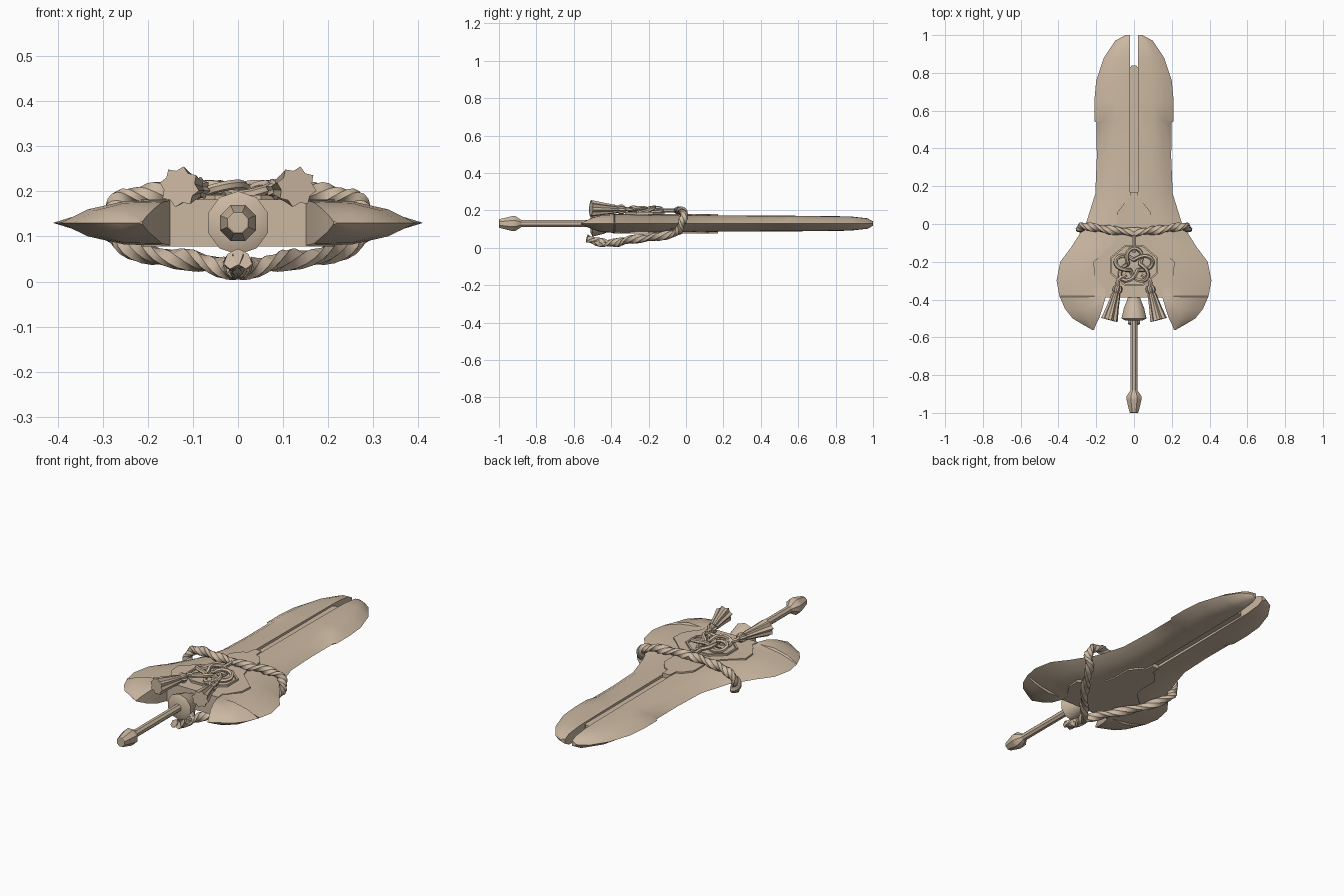
import bpy, bmesh, math
from mathutils import Vector, Matrix

if "Cube" in bpy.data.objects:
    bpy.data.objects.remove(bpy.data.objects["Cube"])

MID = 0.13  # height of the sword's centre plane
TAN = (0.60, 0.48, 0.36, 1)
mat = bpy.data.materials.new("tan")
mat.use_nodes = True
mat.diffuse_color = TAN
bsdf = mat.node_tree.nodes["Principled BSDF"]
bsdf.inputs["Base Color"].default_value = TAN
bsdf.inputs["Roughness"].default_value = 0.8
parts = []


def finish(name, bm, mirror=False):
    bmesh.ops.recalc_face_normals(bm, faces=bm.faces)
    mesh = bpy.data.meshes.new(name)
    bm.to_mesh(mesh)
    bm.free()
    mesh.materials.append(mat)
    ob = bpy.data.objects.new(name, mesh)
    bpy.context.collection.objects.link(ob)
    if mirror:
        mod = ob.modifiers.new("mirror", 'MIRROR')
        mod.use_mirror_merge = False
    parts.append(ob)
    return ob


def bridge(bm, rings, closed=False):
    """Skin a list of vertex rings, capping the ends when open."""
    n = len(rings[0])
    pairs = list(zip(rings, rings[1:]))
    if closed:
        pairs.append((rings[-1], rings[0]))
    else:
        bm.faces.new(rings[0])
        bm.faces.new(rings[-1][::-1])
    for a, b in pairs:
        for i in range(n):
            j = (i + 1) % n
            bm.faces.new((a[i], a[j], b[j], b[i]))


def spline(pts, steps):
    """Smooth path through a few points."""
    p = [Vector(q) for q in pts]
    p = [2 * p[0] - p[1]] + p + [2 * p[-1] - p[-2]]
    out = []
    for a, b, c, d in zip(p, p[1:], p[2:], p[3:]):
        for k in range(steps):
            t = k / steps
            out.append(0.5 * (2 * b + (c - a) * t + (2 * a - 5 * b + 4 * c - d) * t * t
                              + (3 * b - a - 3 * c + d) * t ** 3))
    return out + [p[-2]]


def sweep(name, path, radii, sides=8, flat=1.0, twist=0.0, star=0.0, closed=False):
    """Sweep a round, flattened or star-shaped section along a path."""
    path = [Vector(p) for p in path]
    bm = bmesh.new()
    rings, n, prev, side = [], len(path), None, None
    for i, p in enumerate(path):
        a = path[i - 1] if i or closed else p
        b = path[(i + 1) % n] if i < n - 1 or closed else p
        t = (b - a).normalized()
        if prev is None:
            side = t.cross(Vector((0, 0, 1))).normalized()
        else:
            side = prev.rotation_difference(t) @ side
        prev = t
        up = side.cross(t)
        r = radii[i] if isinstance(radii, (list, tuple)) else radii
        ring = []
        for k in range(sides):
            ang = math.tau * (k + 0.5) / sides
            rr = r * (1 - star * (k % 2))
            u, v = rr * math.cos(ang), rr * flat * math.sin(ang)
            c, s = math.cos(twist * i), math.sin(twist * i)
            ring.append(bm.verts.new(p + side * (u * c - v * s) + up * (u * s + v * c)))
        rings.append(ring)
    bridge(bm, rings, closed)
    return finish(name, bm)


def lathe_y(name, profile, sides=8):
    """Turned part on the handle axis; profile holds (y, radius)."""
    return sweep(name, [(0, y, MID) for y, r in profile], [r for y, r in profile], sides)


# Blade half: (y, inner x, outer x, half thickness), mirrored across the slot
stations = [(1.0, .02, .045, .012), (.97, .02, .10, .028), (.88, .02, .16, .038),
            (.76, .02, .20, .04), (.65, .02, .21, .041), (.545, .02, .21, .042),
            (.535, .02, .198, .042), (.35, .02, .197, .043), (.16, .02, .205, .044),
            (0, .02, .255, .046), (-.12, .02, .33, .048), (-.2, .02, .39, .05),
            (-.3, .02, .41, .05), (-.38, .02, .395, .05), (-.386, .15, .393, .05),
            (-.45, .168, .365, .046), (-.5, .185, .325, .032),
            (-.53, .2, .275, .018), (-.562, .212, .218, .003)]
bm = bmesh.new()
rings = []
for y, xi, xo, h in stations:
    w = xo - xi
    top = [(xi, h), (xi + .42 * w, h * .96), (xi + .75 * w, h * .6)]
    sec = top + [(xo, 0)] + [(x, -z) for x, z in reversed(top)]
    rings.append([bm.verts.new((x, y, MID + z)) for x, z in sec])
bridge(bm, rings)
finish("blade", bm, mirror=True)


def plate(name, outline, half):
    """Symmetric plate from the right half of its outline."""
    bm = bmesh.new()
    full = outline + [(-x, y) for x, y in reversed(outline)]
    rings = [[bm.verts.new((x, y, MID + z)) for x, y in full] for z in (-half, half)]
    bridge(bm, rings)
    return finish(name, bm)


# Recessed spine in the slot and the guard panel set into the blade
plate("spine", [(.021, .83), (.021, .1)], .03)
plate("spine_tip", [(.012, .84), (.021, .825)], .03)
plate("guard_panel", [(.02, .17), (.025, .12), (.05, .11), (.09, .06), (.09, -.05),
                      (.105, -.1), (.17, -.16), (.215, -.2), (.21, -.27), (.17, -.33),
                      (.15, -.35), (.155, -.39)], .052)

# Handle, pommel and collar
lathe_y("handle", [(-.36, .02), (-.9, .02)])
lathe_y("pommel", [(-.88, .02), (-.912, .043), (-.93, .043), (-.998, .025), (-1.0, .022)])
lathe_y("collar", [(-.38, .03), (-.42, .045), (-.44, .055), (-.5, .07), (-.51, .05)], 10)
ring = [(.077 * math.cos(a), -.53 + .012 * math.cos(2 * a), MID - .005 + .077 * math.sin(a))
        for a in (math.tau * k / 28 for k in range(28))]
sweep("collar_rope", ring, .026, 6, .75, math.tau / 28 * 4, closed=True)

# Octagonal seat and woven knot on the guard
seat = [(.13 * math.cos(a), -.22 + .11 * math.sin(a), .187)
        for a in (math.tau * (k + .5) / 8 for k in range(8))]
sweep("knot_border", seat, .007, 4, closed=True)
knot = []
for k in range(90):
    t = math.tau * k / 90
    r = .068 + .034 * math.cos(5 * t)
    knot.append((r * math.cos(2 * t + .3), -.22 + r * .9 * math.sin(2 * t + .3),
                 .203 + .012 * math.sin(5 * t)))
sweep("knot", knot, .011, 6, closed=True)
sweep("knot_cord", spline([(0, -.03, .2), (0, -.08, .2), (0, -.15, .2)], 4), .011, 6)

for s, tag in ((1, "left"), (-1, "right")):
    # Twisted rope over the top, round the edge and back under to the collar
    pts = [(0, -.042, .198), (.1, -.035, .197), (.2, -.02, .195), (.265, -.012, .175),
           (.285, -.025, .13), (.255, -.05, .083), (.18, -.17, .057), (.09, -.29, .045),
           (.02, -.37, .028), (.0, -.45, .028), (.01, -.53, .05)]
    sweep("rope_" + tag, spline([(s * x, y, z) for x, y, z in pts], 6),
          .026, 6, .7, s * .45)
    # Cord from the knot and the flared tassel it carries
    sweep("tassel_cord_" + tag,
          spline([(s * .04, -.27, .2), (s * .085, -.3, .205), (s * .08, -.345, .208)], 4),
          .011, 6)
    a, b = Vector((s * .082, -.325, .205)), Vector((s * .13, -.508, .21))
    prof = [(0, .017), (.08, .026), (.16, .026), (.22, .019), (.3, .024),
            (.65, .034), (1, .046)]
    sweep("tassel_" + tag, [a.lerp(b, t) for t, r in prof], [r for t, r in prof],
          16, star=.22)

# Shading with crisp edges
bpy.ops.object.select_all(action='DESELECT')
for ob in parts:
    ob.select_set(True)
bpy.context.view_layer.objects.active = parts[0]
bpy.ops.object.shade_smooth_by_angle(angle=math.radians(35))
